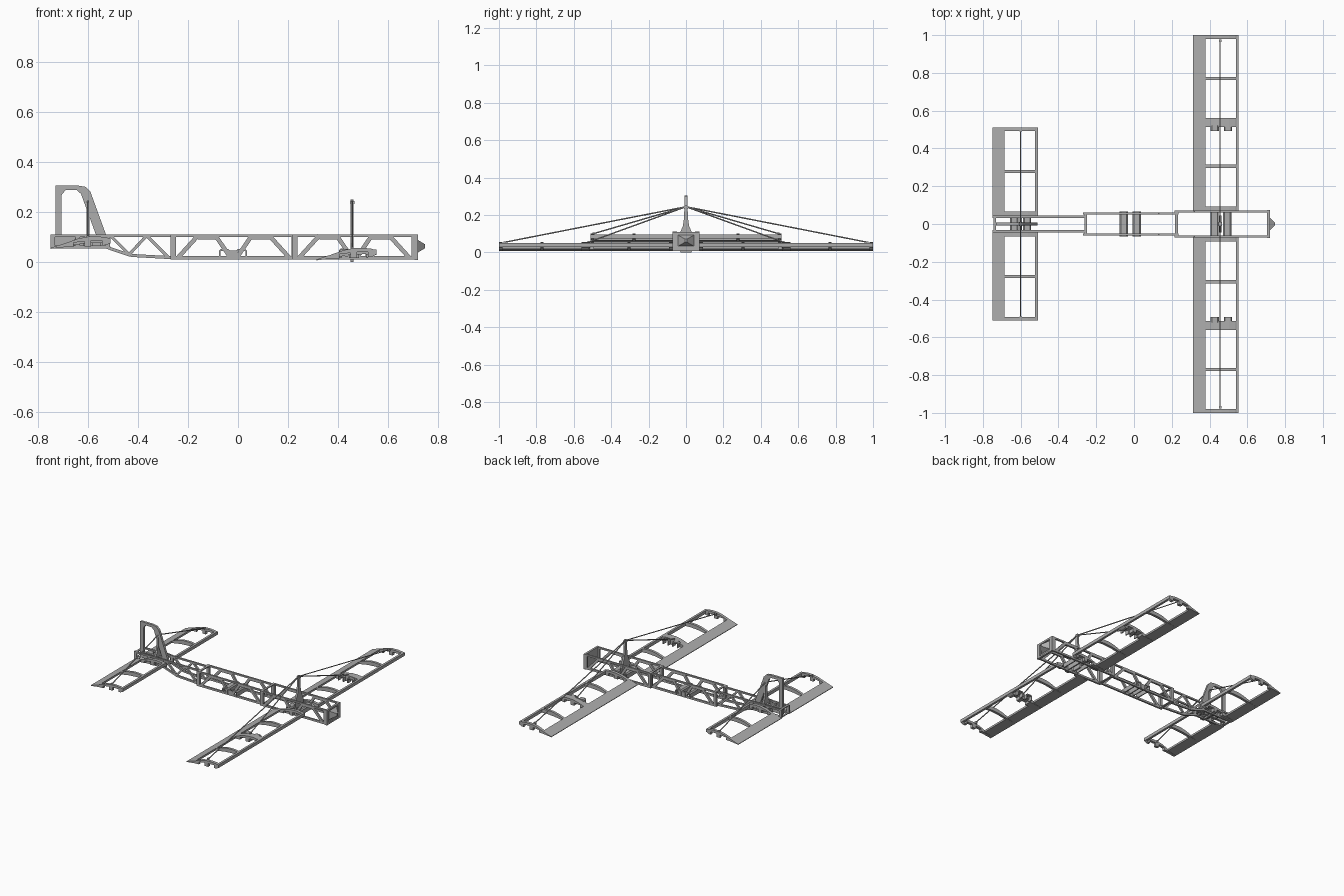
import bpy, bmesh
from mathutils import Vector

cube = bpy.data.objects.get("Cube")
if cube:
    bpy.data.objects.remove(cube)

grey = bpy.data.materials.new("light grey")
grey.use_nodes = True
COLOUR = (0.42, 0.42, 0.42, 1)
grey.diffuse_color = COLOUR
grey.node_tree.nodes["Principled BSDF"].inputs["Base Color"].default_value = COLOUR


def finish(name, bm):
    bmesh.ops.recalc_face_normals(bm, faces=bm.faces)
    mesh = bpy.data.meshes.new(name)
    bm.to_mesh(mesh)
    bm.free()
    mesh.materials.append(grey)
    obj = bpy.data.objects.new(name, mesh)
    bpy.context.collection.objects.link(obj)
    return obj


def place(axis, a, b, t):
    return (t, a, b) if axis == "x" else (a, t, b)


def prism(bm, pts, axis, lo, hi):
    """Extrude a flat outline along x or y."""
    low = [bm.verts.new(place(axis, a, b, lo)) for a, b in pts]
    high = [bm.verts.new(place(axis, a, b, hi)) for a, b in pts]
    bm.faces.new(low)
    bm.faces.new(high[::-1])
    for i in range(len(pts)):
        j = (i + 1) % len(pts)
        bm.faces.new((low[i], low[j], high[j], high[i]))


def ring(bm, outer, inner, axis, lo, hi):
    """Extrude the band between two outlines with equal point counts."""
    loops = [[bm.verts.new(place(axis, a, b, t)) for a, b in pts]
             for pts, t in ((outer, lo), (outer, hi), (inner, hi), (inner, lo))]
    for k in range(4):
        p, q = loops[k], loops[(k + 1) % 4]
        for i in range(len(outer)):
            j = (i + 1) % len(outer)
            bm.faces.new((p[i], p[j], q[j], q[i]))


def rect(a0, a1, b0, b1):
    return [(a0, b0), (a1, b0), (a1, b1), (a0, b1)]


def box(bm, x0, x1, y0, y1, z0, z1):
    prism(bm, rect(x0, x1, z0, z1), "y", y0, y1)


def strut(bm, a, b, width, y0, y1):
    """Flat bar between two points of a side panel."""
    a, b = Vector(a), Vector(b)
    d = (b - a).normalized() * width / 2
    n = Vector((-d.y, d.x))
    prism(bm, [a + n, b + n, b - n, a - n], "y", y0, y1)


def rod(bm, a, b, radius):
    a, b = Vector(a), Vector(b)
    d = b - a
    m = d.to_track_quat("Z", "Y").to_matrix().to_4x4()
    m.translation = (a + b) / 2
    bmesh.ops.create_cone(bm, cap_ends=True, segments=6, radius1=radius,
                          radius2=radius, depth=d.length, matrix=m)


# Fuselage side trusses
LOW, HIGH = 0.017, 0.105
BAY = [(0.03, LOW), (0.11, HIGH), (0.18, HIGH), (0.24, LOW)]


def truss(bm, x0, x1, y0, y1):
    span = x1 - x0
    box(bm, x0, x1, y0, y1, 0.1, 0.11)
    box(bm, x0, x1, y0, y1, 0.01, 0.023)
    for x in (x0, x1 - 0.022):
        box(bm, x, x + 0.022, y0, y1, 0.01, 0.11)
    for mirror in (False, True):
        pts = [(x1 - u if mirror else x0 + u, z) for u, z in BAY]
        strut(bm, pts[0], pts[1], 0.017, y0, y1)
        strut(bm, pts[2], pts[3], 0.017, y0, y1)
        strut(bm, (pts[1][0], 0.097), (pts[2][0], 0.097), 0.014, y0, y1)
    mid = x0 + span / 2
    box(bm, mid - 0.014, mid + 0.014, y0, y1, 0.01, 0.045)


for side, label in ((1, "left"), (-1, "right")):
    bm = bmesh.new()
    truss(bm, 0.215, 0.715, side * 0.06, side * 0.072)
    finish(label + "_front_truss", bm)
    bm = bmesh.new()
    truss(bm, -0.27, 0.235, side * 0.049, side * 0.061)
    finish(label + "_middle_truss", bm)
    bm = bmesh.new()
    y0, y1 = side * 0.033, side * 0.045
    box(bm, -0.75, -0.25, y0, y1, 0.1, 0.11)
    box(bm, -0.75, -0.52, y0, y1, 0.053, 0.065)
    belly = [(-0.25, 0.016), (-0.43, 0.026), (-0.53, 0.06)]
    zigzag = [(-0.28, 0.02), (-0.365, HIGH), (-0.435, 0.03), (-0.51, HIGH)]
    for path in (belly, zigzag):
        for a, b in zip(path, path[1:]):
            strut(bm, a, b, 0.012, y0, y1)
    for x in (-0.75, -0.65, -0.53):
        box(bm, x, x + 0.018, y0, y1, 0.055, 0.11)
    finish(label + "_rear_truss", bm)

# Square bulkhead frames
for name, x, half, z0 in (("nose_frame", 0.705, 0.073, 0.008), ("front_joint_frame", 0.218, 0.064, 0.01),
                          ("rear_joint_frame", -0.262, 0.056, 0.01), ("tail_frame", -0.745, 0.045, 0.053)):
    bm = bmesh.new()
    rim = 0.024 if name == "nose_frame" else 0.012
    ring(bm, rect(-half, half, z0, 0.11),
         rect(-half + rim, half - rim, z0 + rim / 2, 0.11 - rim / 2), "x", x, x + 0.014)
    finish(name, bm)

# Nose plate and blunt pyramid
bm = bmesh.new()
box(bm, 0.705, 0.712, -0.05, 0.05, 0.018, 0.1)
base = [bm.verts.new((0.712, y, z)) for y, z in rect(-0.042, 0.042, 0.033, 0.092)]
tip = [bm.verts.new((0.747, y, z)) for y, z in rect(-0.006, 0.006, 0.054, 0.071)]
bm.faces.new(base)
bm.faces.new(tip)
for i in range(4):
    j = (i + 1) % 4
    bm.faces.new((base[i], base[j], tip[j], tip[i]))
finish("nose_cone", bm)


# Channel brackets across the fuselage
def bracket(bm, x, z, y0, y1):
    w, h = 0.022, 0.036
    arch = [(-w, 0), (-w, h - 0.007), (-w + 0.007, h), (w - 0.007, h), (w, h - 0.007), (w, 0),
            (w - 0.007, 0), (w - 0.007, h - 0.008), (-w + 0.007, h - 0.008), (-w + 0.007, 0)]
    prism(bm, [(x + a, z + b) for a, b in arch], "y", y0, y1)


for name, x, z, half in (("middle_brackets", -0.02, 0.016, 0.065),
                         ("wing_brackets", 0.46, 0.018, 0.06), ("tail_brackets", -0.6, 0.06, 0.033)):
    bm = bmesh.new()
    for s in (-1, 1):
        bracket(bm, x + s * 0.034, z, -half, half)
    finish(name, bm)

# Wing pieces, measured forward from the trailing edge
TOP = [(0, 0.004), (0.06, 0.023), (0.11, 0.041), (0.15, 0.049), (0.19, 0.05), (0.225, 0.046), (0.24, 0.038)]
ARCH = [(0.24, 0.022), (0.19, 0.025), (0.13, 0.021), (0.065, 0.01), (0, 0)]
COMB = [(0.24, 0.024), (0.225, 0.015), (0.207, 0.014), (0.207, 0.033), (0.163, 0.033), (0.163, 0.01),
        (0.137, 0.01), (0.137, 0.03), (0.093, 0.025), (0.093, 0.008), (0.065, 0.008), (0, 0)]
SHEET = [(0, 0), (0, 0.004), (0.06, 0.023), (0.065, 0.025), (0.065, 0.012)]


def wing(name, x, z, root, span, ribs, block_y):
    def moved(pts):
        return [(x + a, z + b) for a, b in pts]
    for side, label in ((1, "left_"), (-1, "right_")):
        bm = bmesh.new()
        prism(bm, moved(SHEET), "y", side * root, side * span)
        finish(label + name + "_trailing_sheet", bm)
        bm = bmesh.new()
        box(bm, x + 0.226, x + 0.241, side * root, side * span, z + 0.023, z + 0.044)
        finish(label + name + "_leading_spar", bm)
        bm = bmesh.new()
        for y0, y1, bottom in ribs:
            prism(bm, moved(TOP + bottom), "y", side * y0, side * y1)
        if block_y:
            for u in (0.115, 0.185):
                bracket(bm, x + u, z + 0.01, side * block_y, side * (block_y + 0.03))
        finish(label + name + "_ribs", bm)


wing("wing", 0.313, 0.006, 0.072, 1.0,
     [(0.072, 0.092, COMB), (0.297, 0.314, ARCH), (0.513, 0.56, COMB),
      (0.762, 0.779, ARCH), (0.98, 1.0, COMB)], 0.492)
wing("tailplane", -0.75, 0.052, 0.045, 0.51,
     [(0.045, 0.065, COMB), (0.27, 0.287, ARCH), (0.492, 0.51, COMB)], None)

# Open upright fin
bm = bmesh.new()
outer = [(-0.73, 0.06), (-0.73, 0.305), (-0.64, 0.305), (-0.61, 0.3), (-0.59, 0.28), (-0.51, 0.06)]
inner = [(-0.705, 0.1), (-0.705, 0.268), (-0.69, 0.287), (-0.645, 0.287), (-0.628, 0.272), (-0.565, 0.1)]
ring(bm, outer, inner, "y", -0.008, 0.008)
finish("fin", bm)

# Tapered masts with bracing wires
HALF = [(0.045, 0.075), (0.03, 0.11), (0.017, 0.14), (0.011, 0.18), (0.008, 0.25)]
for name, x, foot, anchors in (("wing", 0.456, 0.0, [(0.97, 0.054), (0.52, 0.055)]),
                               ("tail", -0.6, 0.053, [(0.495, 0.1)])):
    bm = bmesh.new()
    side = [(0.03, foot)] + HALF
    prism(bm, side + [(-a, b) for a, b in reversed(side)], "x", x - 0.006, x + 0.006)
    box(bm, x - 0.009, x + 0.009, -0.01, 0.01, 0.232, 0.244)
    finish(name + "_mast", bm)
    bm = bmesh.new()
    for y, z in anchors:
        for s in (-1, 1):
            rod(bm, (x, 0, 0.244), (x, s * y, z), 0.0035)
            box(bm, x - 0.006, x + 0.006, s * y - 0.006, s * y + 0.006, z - 0.01, z + 0.005)
    finish(name + "_wires", bm)
